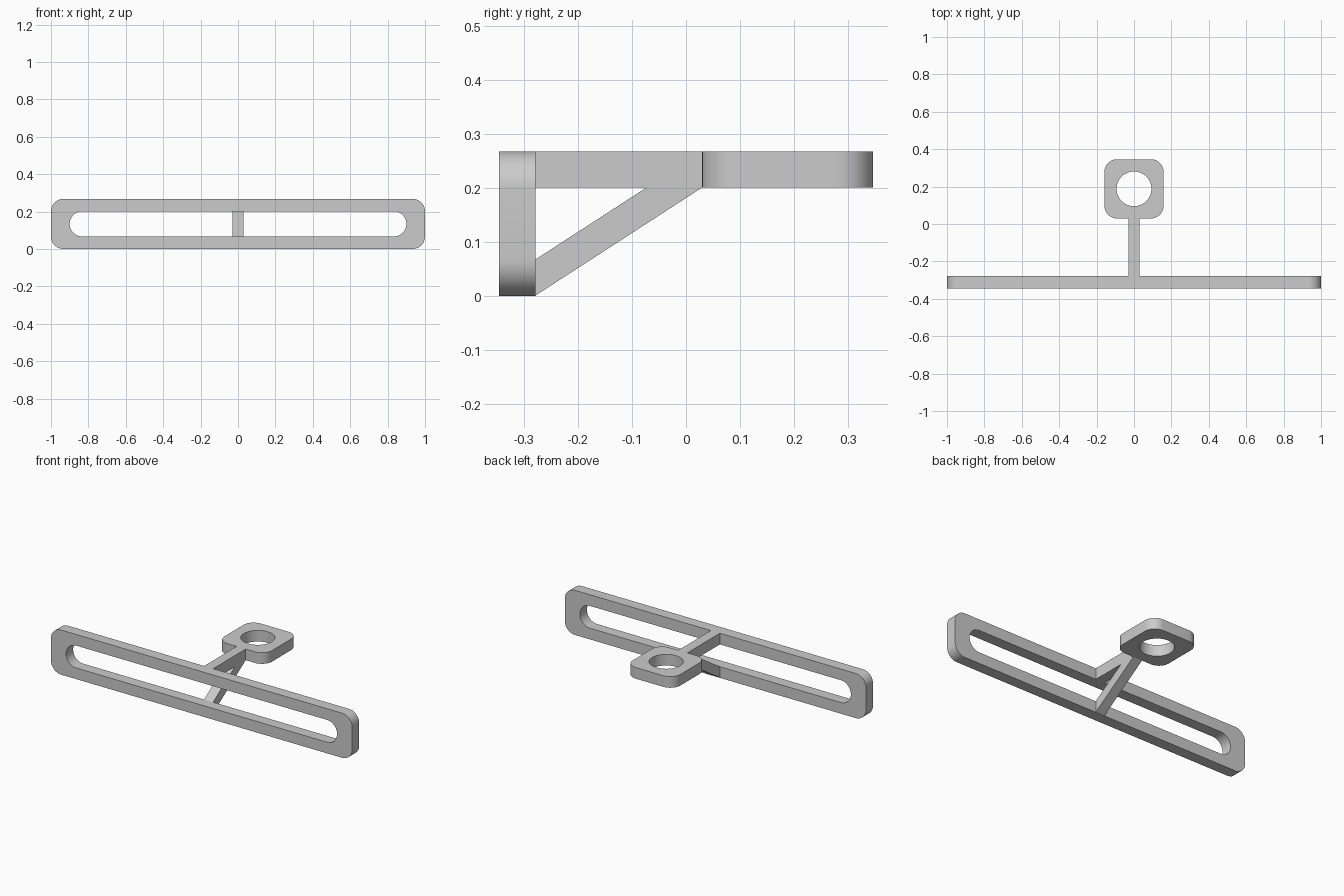
import bpy, bmesh, math
from mathutils import Matrix

cube = bpy.data.objects.get("Cube")
if cube:
    bpy.data.objects.remove(cube)

GREY = (0.6, 0.6, 0.6, 1)
grey = bpy.data.materials.new("plain grey")
grey.use_nodes = True
grey.diffuse_color = GREY
grey.node_tree.nodes["Principled BSDF"].inputs["Base Color"].default_value = GREY

T = 0.067  # bar thickness


def rounded(cx, cy, hx, hy, r, steps=12):
    """Outline of a rounded rectangle; a circle when r = hx = hy."""
    pts = []
    for k, (sx, sy) in enumerate([(1, 1), (-1, 1), (-1, -1), (1, -1)]):
        for i in range(steps + 1):
            a = (k + i / steps) * math.pi / 2
            p = (cx + sx * (hx - r) + r * math.cos(a),
                 cy + sy * (hy - r) + r * math.sin(a))
            if not pts or math.dist(p, pts[-1]) > 1e-5:
                pts.append(p)
    if math.dist(pts[0], pts[-1]) < 1e-5:
        pts.pop()
    return pts


def extruded(name, outlines, depth, matrix):
    """Filled profile, with holes, extruded evenly about its own plane."""
    curve = bpy.data.curves.new(name + "_profile", "CURVE")
    curve.dimensions = "2D"
    curve.fill_mode = "BOTH"
    curve.extrude = depth / 2
    for pts in outlines:
        spline = curve.splines.new("POLY")
        spline.points.add(len(pts) - 1)
        for point, (x, y) in zip(spline.points, pts):
            point.co = (x, y, 0, 1)
        spline.use_cyclic_u = True
    helper = bpy.data.objects.new(name + "_profile", curve)
    bpy.context.collection.objects.link(helper)
    bpy.context.view_layer.update()
    graph = bpy.context.evaluated_depsgraph_get()
    mesh = bpy.data.meshes.new_from_object(helper.evaluated_get(graph))
    bpy.data.objects.remove(helper)
    bpy.data.curves.remove(curve)

    bm = bmesh.new()
    bm.from_mesh(mesh)
    bmesh.ops.remove_doubles(bm, verts=bm.verts, dist=1e-5)
    bm.transform(matrix)
    bmesh.ops.recalc_face_normals(bm, faces=bm.faces)
    bm.to_mesh(mesh)
    bm.free()
    mesh.name = name
    mesh.materials.clear()
    mesh.materials.append(grey)
    obj = bpy.data.objects.new(name, mesh)
    bpy.context.collection.objects.link(obj)
    bpy.ops.object.select_all(action="DESELECT")
    obj.select_set(True)
    bpy.context.view_layer.objects.active = obj
    bpy.ops.object.shade_smooth_by_angle(angle=math.radians(30))
    return obj


# Long upright plate with a round-ended slot
upright = Matrix.Translation((0, -0.312, 0)) @ Matrix.Rotation(math.pi / 2, 4, "X")
extruded("slotted_plate",
         [rounded(0, 2 * T, 1, 2 * T, T), rounded(0, 2 * T, 0.9, T, T)],
         T, upright)

# Flat rounded pad with a round hole
flat = Matrix.Translation((0, 0, 3.5 * T))
extruded("ring_pad",
         [rounded(0, 0.188, 0.158, 0.158, T), rounded(0, 0.188, 0.093, 0.093, 0.093, 16)],
         T, flat)

# Arm and diagonal brace as one side profile
sideways = Matrix(((0, 0, 1, 0), (1, 0, 0, 0), (0, 1, 0, 0), (0, 0, 0, 1)))
back, tip = -0.28, 0.03
extruded("braced_arm",
         [[(back, 4 * T), (tip, 4 * T), (tip, 3 * T), (back, 0),
           (back, T), (-0.073, 3 * T), (back, 3 * T)]],
         0.06, sideways)
